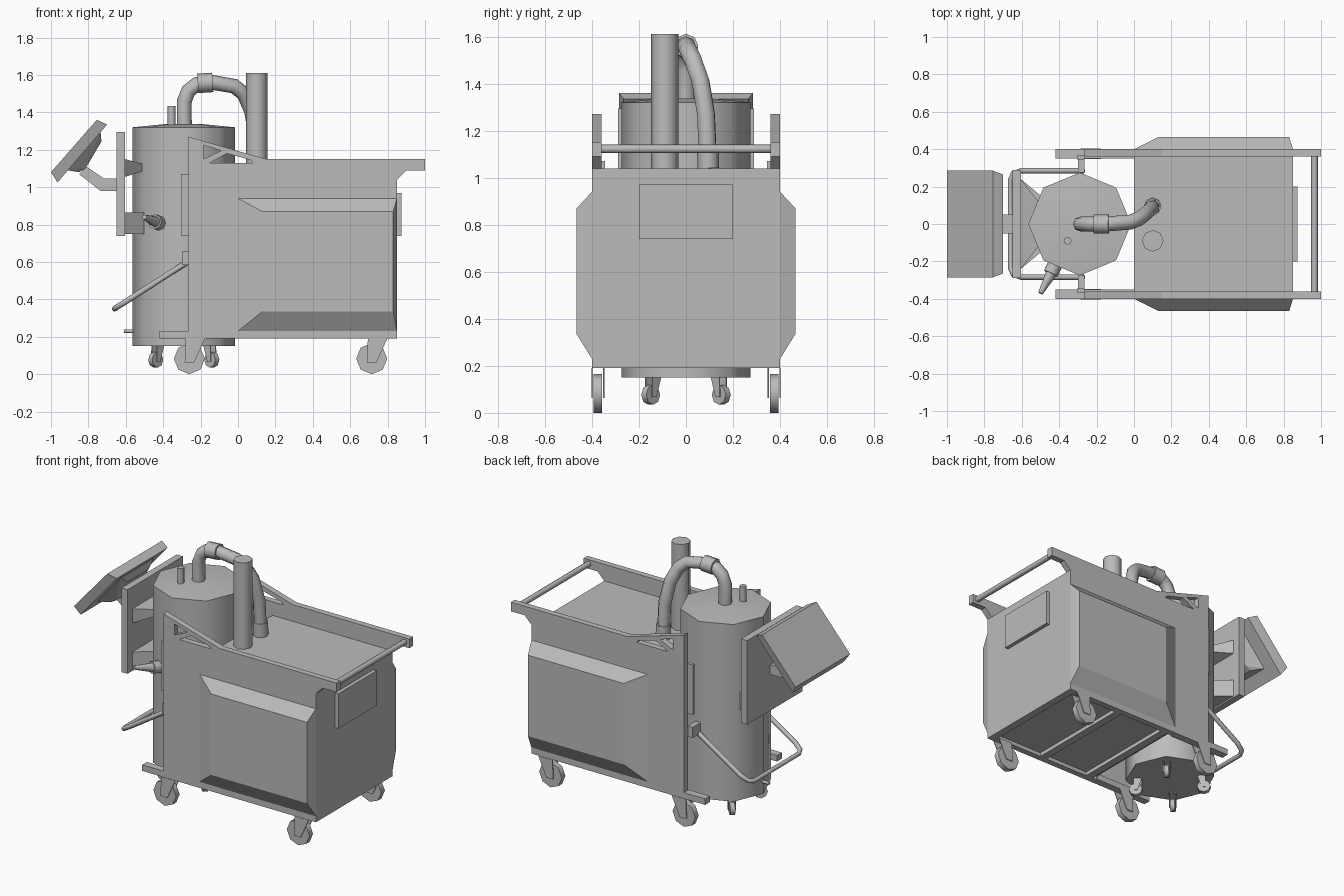
import bpy, bmesh, math
from mathutils import Vector, Matrix

if "Cube" in bpy.data.objects:
    bpy.data.objects.remove(bpy.data.objects["Cube"], do_unlink=True)

grey = bpy.data.materials.new("plain_grey")
grey.use_nodes = True
grey.diffuse_color = (0.5, 0.5, 0.5, 1)
grey.node_tree.nodes["Principled BSDF"].inputs["Base Color"].default_value = (0.5, 0.5, 0.5, 1)


def finish(name, bm, smooth=False):
    bmesh.ops.recalc_face_normals(bm, faces=bm.faces)
    mesh = bpy.data.meshes.new(name)
    bm.to_mesh(mesh)
    bm.free()
    obj = bpy.data.objects.new(name, mesh)
    bpy.context.collection.objects.link(obj)
    mesh.materials.append(grey)
    if smooth:
        bpy.ops.object.select_all(action='DESELECT')
        obj.select_set(True)
        bpy.context.view_layer.objects.active = obj
        bpy.ops.object.shade_smooth_by_angle(angle=math.radians(50))
    return obj


def hull(name, points):
    """Convex solid around a few corner points."""
    bm = bmesh.new()
    for p in points:
        bm.verts.new(p)
    bmesh.ops.convex_hull(bm, input=bm.verts)
    bmesh.ops.dissolve_limit(bm, angle_limit=0.01, verts=bm.verts, edges=bm.edges)
    return finish(name, bm)


def box(name, x, y, z):
    return hull(name, [(a, b, c) for a in x for b in y for c in z])


def side_prism(name, y, loops):
    """Side profile in x and z, with optional hole loops, extruded along y."""
    bm = bmesh.new()
    for loop in loops:
        vs = [bm.verts.new((a, y[0], b)) for a, b in loop]
        for i, v in enumerate(vs):
            bm.edges.new((vs[i - 1], v))
    bmesh.ops.triangle_fill(bm, edges=bm.edges[:], use_beauty=True)
    ext = bmesh.ops.extrude_face_region(bm, geom=bm.faces[:], use_keep_orig=True)
    moved = [g for g in ext["geom"] if isinstance(g, bmesh.types.BMVert)]
    bmesh.ops.translate(bm, verts=moved, vec=(0, y[1] - y[0], 0))
    return finish(name, bm)


def rod(name, a, b, r1, r2=None, sides=8):
    """Round bar or cone from a to b."""
    a, b = Vector(a), Vector(b)
    d = b - a
    mat = Matrix.Translation((a + b) / 2) @ d.to_track_quat('Z', 'Y').to_matrix().to_4x4()
    bm = bmesh.new()
    bmesh.ops.create_cone(bm, cap_ends=True, segments=sides, radius1=r1,
                          radius2=r1 if r2 is None else r2, depth=d.length, matrix=mat)
    return finish(name, bm, True)


def tube(name, points, radius):
    """Bent pipe through a list of points."""
    curve = bpy.data.curves.new(name, 'CURVE')
    curve.dimensions = '3D'
    curve.bevel_depth = radius
    curve.bevel_resolution = 2
    curve.use_fill_caps = True
    spline = curve.splines.new('POLY')
    spline.points.add(len(points) - 1)
    for sp, p in zip(spline.points, points):
        sp.co = (*p, 1)
    curve.materials.append(grey)
    obj = bpy.data.objects.new(name, curve)
    bpy.context.collection.objects.link(obj)
    bpy.ops.object.select_all(action='DESELECT')
    obj.select_set(True)
    bpy.context.view_layer.objects.active = obj
    bpy.ops.object.convert(target='MESH')
    bpy.ops.object.shade_smooth_by_angle(angle=math.radians(50))


def caster(name, place, top, radius, width, turn):
    """Wheel between two fork plates, turned about the vertical."""
    parts = [rod(name + "_wheel", (0, -width / 2, radius), (0, width / 2, radius), radius)]
    fork = [(-0.25, top / radius), (1, top / radius), (0.3, 0.75), (-0.3, 0.75)]
    for s in (-1, 1):
        y = sorted((s * width * 0.6, s * width * 0.75))
        parts.append(side_prism(name + "_fork", y, [[(a * radius, b * radius) for a, b in fork]]))
    for p in parts:
        p.matrix_world = Matrix.Translation(place) @ Matrix.Rotation(turn, 4, 'Z')


# Cabinet body and end panel
box("cabinet", (0, 0.85), (-0.36, 0.36), (0.215, 1.04))
box("end_panel", (0.85, 0.875), (-0.2, 0.2), (0.74, 0.97))
for x in (0.06, 0.43, 0.825):
    box("floor_crossbar", (x - 0.025, x + 0.025), (-0.36, 0.36), (0.19, 0.22))

# Side plates with handle arms, bulged covers, rails and casters
plate = [(-0.265, 0.19), (0.85, 0.19), (0.85, 1.04), (0.9, 1.09), (1, 1.09), (1, 1.15),
         (0.15, 1.15), (-0.265, 1.27)]
holes = [[(-0.185, 1.225), (-0.185, 1.15), (-0.09, 1.195)],
         [(-0.15, 1.13), (0.08, 1.13), (0.07, 1.145), (-0.06, 1.18)]]
for s, side in ((1, "back"), (-1, "front")):
    def span(a, b):
        return sorted((s * a, s * b))
    side_prism(side + "_side_plate", span(0.36, 0.4), [plate] + holes)
    hull(side + "_bulged_cover",
         [(x, s * 0.4, z) for x in (0, 0.85) for z in (0.23, 0.94)] +
         [(x, s * 0.465, z) for x in (0.13, 0.83) for z in (0.335, 0.87)])
    box(side + "_rail", (-0.42, 0), span(0.35, 0.4), (0.19, 0.23))
    box(side + "_guide_strip", (-0.305, -0.265), span(0.345, 0.365), (0.74, 1.07))
    box(side + "_lever_bracket", (-0.3, -0.265), span(0.275, 0.36), (0.585, 0.655))
    for x in (-0.26, 0.715):
        caster(side + "_caster", (x, s * 0.375, 0), 0.19, 0.083, 0.037, 0)
rod("push_bar", (0.965, -0.37, 1.122), (0.965, 0.37, 1.122), 0.018)

# Tank with lid, stub pipes and small casters
rod("tank", (-0.29, 0, 0.15), (-0.29, 0, 1.32), 0.275)
rod("tank_lid", (-0.29, 0, 1.32), (-0.29, 0, 1.337), 0.275, 0.1)
rod("lid_stub", (-0.355, -0.09, 1.32), (-0.355, -0.09, 1.435), 0.021)
rod("drain_stub", (-0.61, 0, 0.23), (-0.54, 0, 0.23), 0.01)
for sx in (-1, 1):
    for sy in (-1, 1):
        caster("tank_caster", (-0.29 + sx * 0.15, sy * 0.15, 0.035), 0.12, 0.042, 0.03,
               math.atan2(-sy, -sx))

# Tapered nozzle on the tank
rod("nozzle_collar", (-0.41, -0.19, 0.805), (-0.445, -0.265, 0.815), 0.04)
rod("nozzle", (-0.435, -0.25, 0.812), (-0.5, -0.37, 0.84), 0.032, 0.013)

# Exhaust stack and hose
rod("exhaust_stack", (0.1, -0.09, 1.04), (0.1, -0.09, 1.61), 0.058)
tube("hose", [(-0.287, 0, 1.3), (-0.287, 0, 1.46), (-0.265, 0, 1.515), (-0.22, 0, 1.55),
              (-0.15, 0, 1.562), (-0.02, 0.01, 1.54), (0.03, 0.03, 1.5), (0.07, 0.062, 1.41),
              (0.095, 0.085, 1.27), (0.1, 0.095, 1.04)], 0.04)
rod("hose_sleeve", (-0.215, 0, 1.555), (-0.135, 0, 1.56), 0.052)
rod("hose_socket", (0.1, 0.095, 1.04), (0.1, 0.093, 1.13), 0.046)

# U-shaped tow lever
arm = [(-0.27, 0.285, 0.6), (-0.6, 0.285, 0.388), (-0.645, 0.27, 0.36), (-0.66, 0.235, 0.35)]
tube("tow_lever", arm + [(x, -y, z) for x, y, z in reversed(arm)], 0.015)

# Backboard fixed to the tank
box("backboard", (-0.65, -0.605), (-0.29, 0.29), (0.74, 1.295))
hull("upper_bracket", [(-0.605, y, z) for y in (-0.24, 0.24) for z in (1.055, 1.15)] +
     [(-0.51, y, z) for y in (-0.12, 0.12) for z in (1.085, 1.125)])
hull("lower_bracket", [(-0.605, y, z) for y in (-0.24, 0.24) for z in (0.75, 0.865)] +
     [(-0.485, y, z) for y in (-0.14, 0.14) for z in (0.75, 0.865)])

# Tilted screen with rear housing and arm
hull("screen", [(x, y, z) for x, z in ((-1, 1.08), (-0.755, 1.36)) for y in (-0.285, 0.285)] +
     [(x, y, z) for x, z in ((-0.965, 1.025), (-0.7, 1.335)) for y in (-0.265, 0.265)])
hull("screen_housing",
     [(x, y, z) for x, z in ((-0.91, 1.09), (-0.735, 1.295)) for y in (-0.17, 0.17)] +
     [(x, y, z) for x, z in ((-0.85, 1.08), (-0.815, 1.1), (-0.73, 1.245)) for y in (-0.11, 0.11)])
side_prism("screen_arm", (-0.05, 0.05),
           [[(-0.85, 1.07), (-0.735, 0.98), (-0.64, 0.98), (-0.64, 1.045),
             (-0.715, 1.045), (-0.81, 1.11)]])
